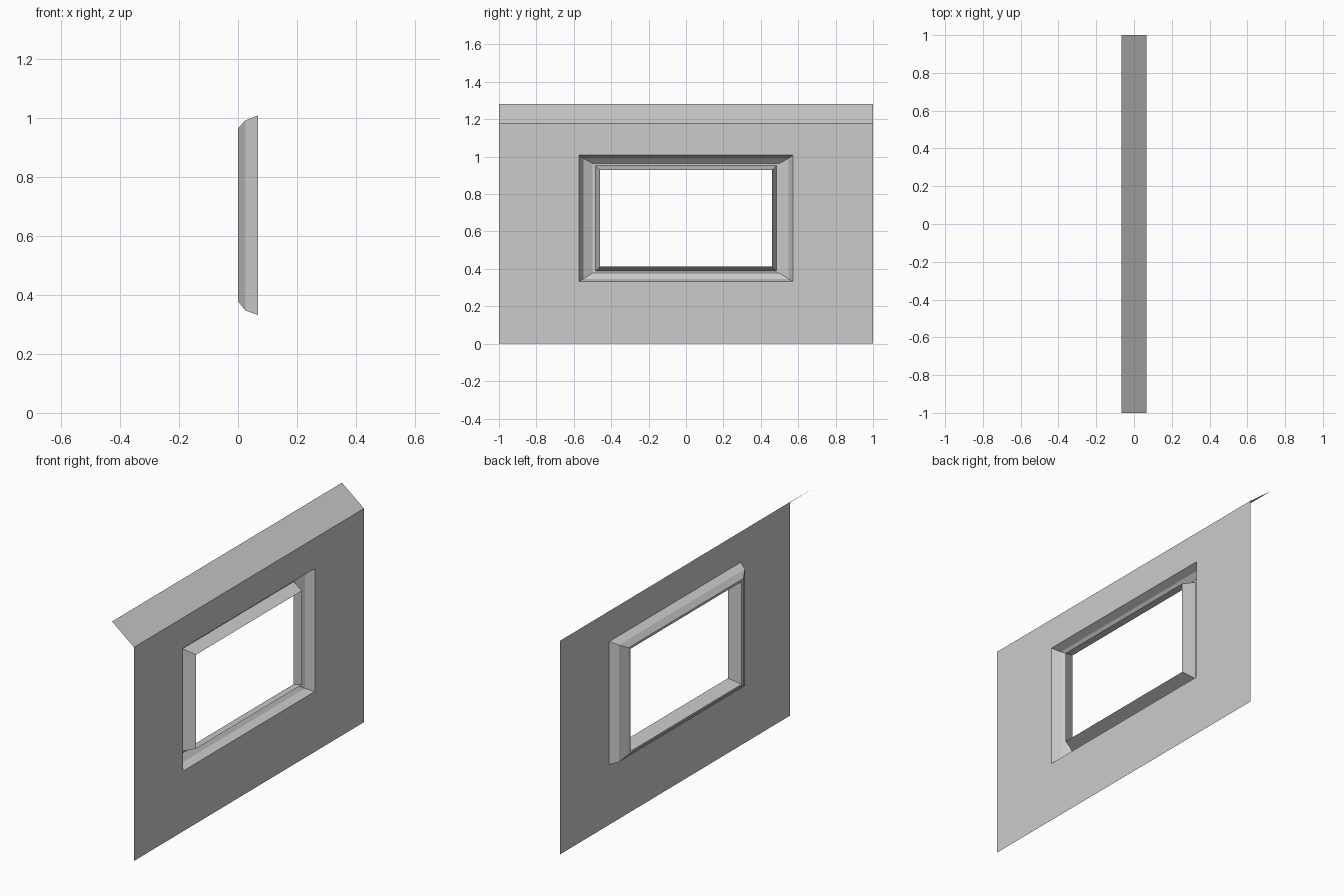
import bpy

FACE_X = 0.067      # outer plane of the wall
EAVE_Z = 1.176

old = bpy.data.objects.get("Cube")
if old:
    bpy.data.objects.remove(old, do_unlink=True)

grey = bpy.data.materials.new("plain grey")
grey.use_nodes = True
colour = (0.6, 0.6, 0.6, 1)
grey.diffuse_color = colour
grey.node_tree.nodes["Principled BSDF"].inputs["Base Color"].default_value = colour


def ring(x, half_width, bottom, top):
    """Upright rectangle at depth x, counter-clockwise as seen from +x."""
    w = half_width
    return [(x, -w, bottom), (x, w, bottom), (x, w, top), (x, -w, top)]


def add_mesh(name, verts, faces):
    mesh = bpy.data.meshes.new(name)
    mesh.from_pydata(verts, [], faces)
    mesh.materials.append(grey)
    obj = bpy.data.objects.new(name, mesh)
    bpy.context.collection.objects.link(obj)
    return obj


def loft(name, rings):
    """Join successive rectangles, outermost first, with faces towards +x."""
    verts = [v for r in rings for v in r]
    faces = []
    for r in range(len(rings) - 1):
        for i in range(4):
            a, b = r * 4 + i, r * 4 + (i + 1) % 4
            faces.append((a, b, b + 4, a + 4))
    return add_mesh(name, verts, faces)


opening = ring(FACE_X, 0.572, 0.332, 1.008)
recess = ring(0, 0.5, 0.378, 0.964)
lip_base = ring(0, 0.484, 0.388, 0.952)

# Wall sheet around the window
loft("wall_panel", [ring(FACE_X, 1, 0, EAVE_Z), opening])

# Moulded recess stepping back from the wall
loft("window_recess", [opening, ring(0.025, 0.548, 0.347, 0.991), recess, lip_base])

# Tapered lip rising forward again around the open window
loft("window_lip", [lip_base, ring(FACE_X, 0.46, 0.412, 0.929)])

# Sloping strip along the top
add_mesh("eave_strip",
         [(FACE_X, -1, EAVE_Z), (FACE_X, 1, EAVE_Z),
          (-FACE_X, 1, 1.282), (-FACE_X, -1, 1.282)],
         [(0, 1, 2, 3)])
